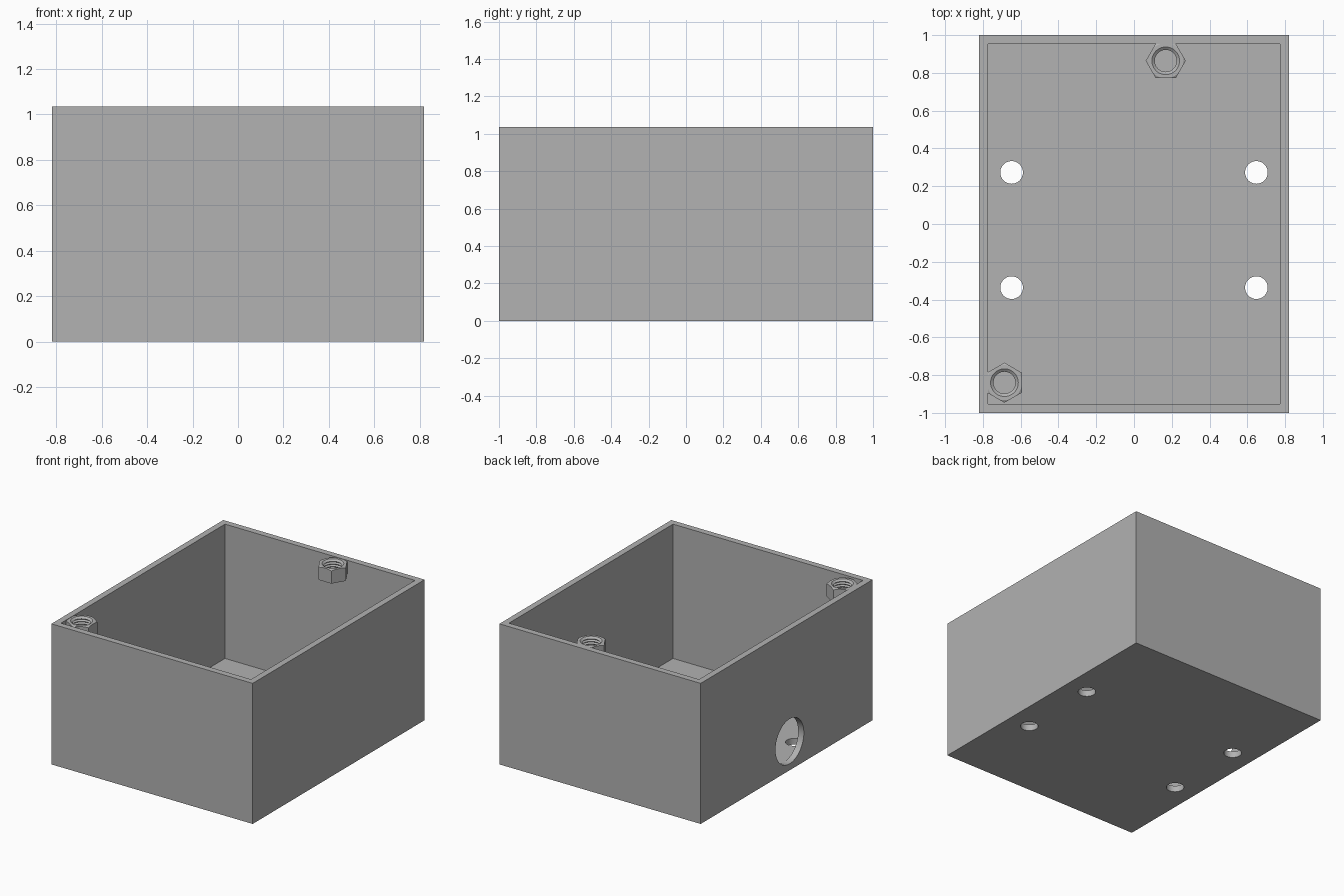
import bpy, bmesh, math
from mathutils import Matrix, Vector

if "Cube" in bpy.data.objects:
    bpy.data.objects.remove(bpy.data.objects["Cube"])

HX, HY, H, WALL = 0.82, 1.0, 1.035, 0.046
HEX_R, NUT_H = 0.106, 0.10

grey = bpy.data.materials.new("plain grey")
grey.diffuse_color = (0.445, 0.445, 0.445, 1)
grey.use_nodes = True
grey.node_tree.nodes["Principled BSDF"].inputs["Base Color"].default_value = grey.diffuse_color


def add_object(name, bm):
    bmesh.ops.recalc_face_normals(bm, faces=bm.faces)
    mesh = bpy.data.meshes.new(name)
    bm.to_mesh(mesh)
    bm.free()
    mesh.materials.append(grey)
    ob = bpy.data.objects.new(name, mesh)
    bpy.context.collection.objects.link(ob)
    return ob


def block(name, lo, hi):
    bm = bmesh.new()
    lo, hi = Vector(lo), Vector(hi)
    size = Matrix.Diagonal((*(hi - lo), 1))
    bmesh.ops.create_cube(bm, size=1, matrix=Matrix.Translation((lo + hi) / 2) @ size)
    return add_object(name, bm)


def cylinder(name, pos, radius, depth, rot, sides):
    bm = bmesh.new()
    bmesh.ops.create_cone(bm, cap_ends=True, segments=sides, radius1=radius, radius2=radius,
                          depth=depth, matrix=Matrix.Translation(pos) @ rot)
    return add_object(name, bm)


def lathe(name, profile, sides=48):
    # closed (radius, z) profile swept around z
    bm = bmesh.new()
    rings = []
    for i in range(sides):
        a = 2 * math.pi * i / sides
        rings.append([bm.verts.new((r * math.cos(a), r * math.sin(a), z)) for r, z in profile])
    n = len(profile)
    for i in range(sides):
        a, b = rings[i], rings[(i + 1) % sides]
        for j in range(n):
            k = (j + 1) % n
            bm.faces.new((a[j], b[j], b[k], a[k]))
    return add_object(name, bm)


def boolean(ob, tool, operation):
    mod = ob.modifiers.new(operation, 'BOOLEAN')
    mod.operation, mod.solver, mod.object = operation, 'EXACT', tool
    bpy.context.view_layer.update()
    deps = bpy.context.evaluated_depsgraph_get()
    mesh = bpy.data.meshes.new_from_object(ob.evaluated_get(deps))
    ob.modifiers.clear()
    ob.data = mesh
    bpy.data.objects.remove(tool)


def smooth(ob):
    bpy.ops.object.select_all(action='DESELECT')
    ob.select_set(True)
    bpy.context.view_layer.objects.active = ob
    bpy.ops.object.shade_smooth_by_angle(angle=math.radians(25))


# Open-topped box
box = block("box", (-HX, -HY, 0), (HX, HY, H))
boolean(box, block("cavity", (WALL - HX, WALL - HY, WALL), (HX - WALL, HY - WALL, H + 0.2)), 'DIFFERENCE')

# Screw holes in the floor
for x in (-0.648, 0.648):
    for y in (-0.337, 0.273):
        boolean(box, cylinder("floor_hole", (x, y, 0.02), 0.06, 0.2, Matrix(), 48), 'DIFFERENCE')

# Cable hole through the left wall
side = Matrix.Rotation(math.pi / 2, 4, 'Y')
boolean(box, cylinder("cable_hole", (-HX, -0.035, 0.213), 0.165, 0.2, side, 64), 'DIFFERENCE')
smooth(box)

# Chamfered outside and ridged bore of a nut
profile = [(0.13, 0.012), (0.094, -0.003), (0.074, -0.003)]
profile += [(0.058 if i % 2 == 0 else 0.068, 0.012 + i * 0.0095) for i in range(9)]
profile += [(0.074, NUT_H + 0.0005), (0.092, NUT_H + 0.0005), (0.13, NUT_H - 0.02)]


def nut(name, x, y, turn):
    ob = cylinder(name, (0, 0, NUT_H / 2), HEX_R, NUT_H, Matrix.Rotation(turn, 4, 'Z'), 6)
    boolean(ob, lathe("nut_shape", profile), 'INTERSECT')
    ob.location = (x, y, H - 0.003 - NUT_H)
    smooth(ob)


# Lid nuts against the inner walls
nut("back_nut", 0.168, 0.864, math.pi / 6)
nut("corner_nut", -0.686, -0.84, 0)
